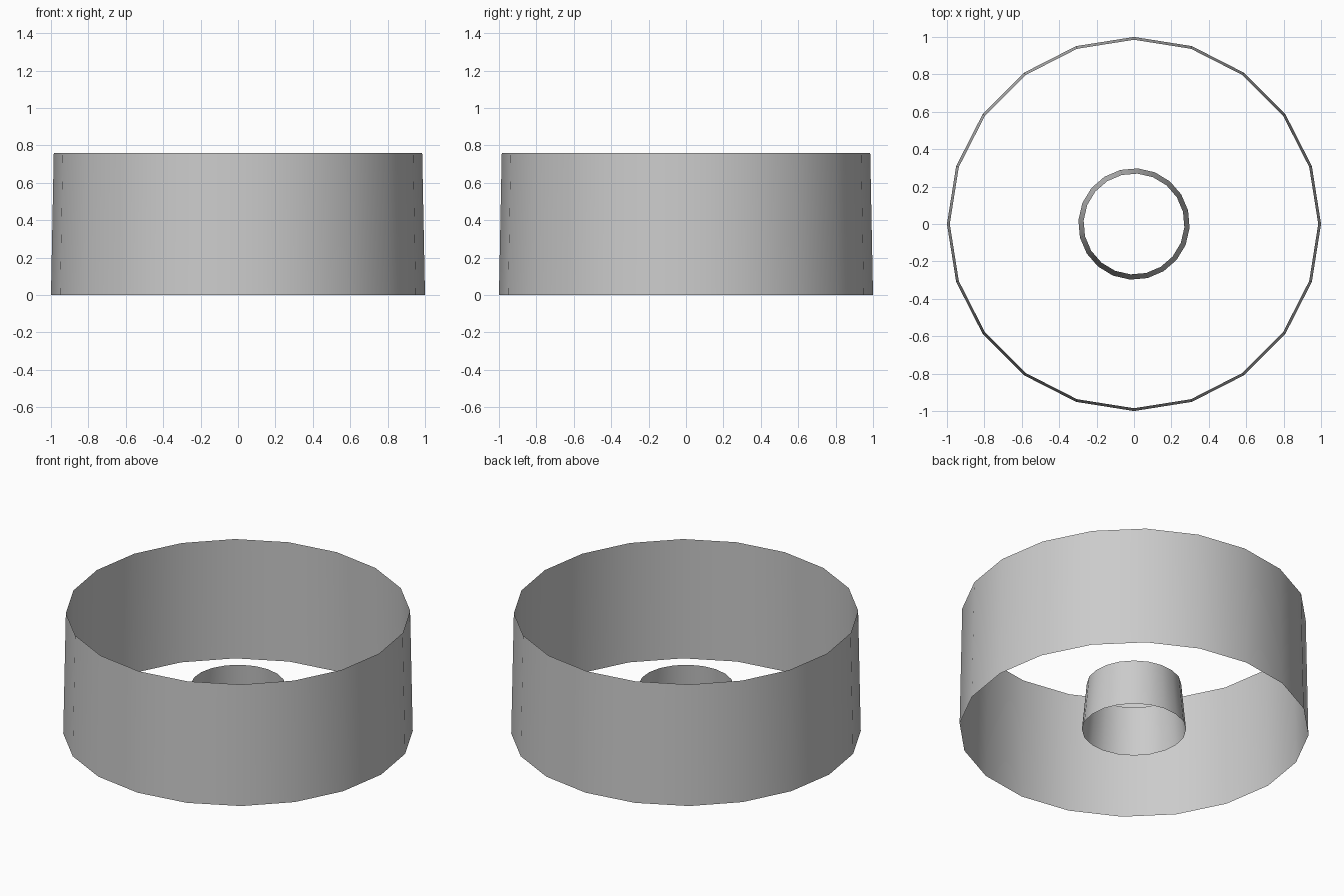
import bpy, bmesh, math

cube = bpy.data.objects.get("Cube")
if cube:
    bpy.data.objects.remove(cube, do_unlink=True)

grey = bpy.data.materials.new("plain grey")
grey.use_nodes = True
colour = (0.6, 0.6, 0.6, 1.0)
grey.diffuse_color = colour
grey.node_tree.nodes["Principled BSDF"].inputs["Base Color"].default_value = colour


def open_ring(name, r_bottom, r_top, height, turn=0.0, sides=20):
    """Tapered tube wall without caps, standing on z = 0."""
    bm = bmesh.new()
    rims = []
    for r, z in ((r_bottom, 0.0), (r_top, height)):
        angles = [math.radians(turn) + math.tau * i / sides for i in range(sides)]
        rims.append([bm.verts.new((r * math.cos(a), r * math.sin(a), z)) for a in angles])
    low, high = rims
    for i in range(sides):
        j = (i + 1) % sides
        bm.faces.new((low[i], low[j], high[j], high[i])).smooth = True
    mesh = bpy.data.meshes.new(name)
    bm.to_mesh(mesh)
    bm.free()
    mesh.materials.append(grey)
    obj = bpy.data.objects.new(name, mesh)
    bpy.context.collection.objects.link(obj)
    return obj


# Large outer wall and short inner collar
open_ring("outer_wall", 1.0, 0.985, 0.76)
open_ring("inner_collar", 0.298, 0.27, 0.30, turn=-4)
